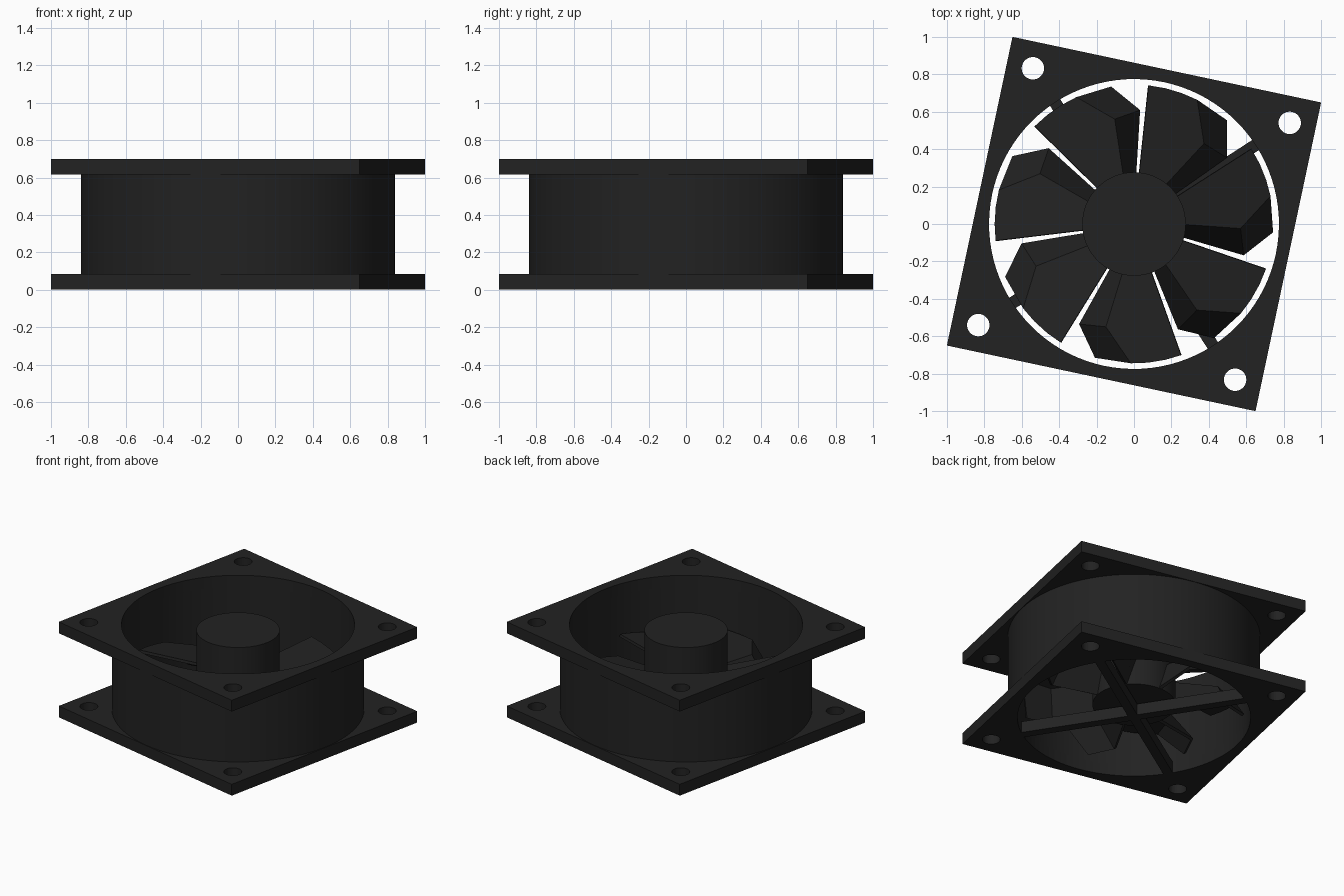
import bpy, bmesh
from math import radians, cos, sin, pi
from mathutils import Matrix

cube = bpy.data.objects.get("Cube")
if cube:
    bpy.data.objects.remove(cube, do_unlink=True)

black = bpy.data.materials.new("matte_black")
black.use_nodes = True
colour = (0.016, 0.016, 0.016, 1)
black.diffuse_color = colour
black.node_tree.nodes["Principled BSDF"].inputs["Base Color"].default_value = colour

TURN = radians(-12)      # whole frame is twisted about z
HEIGHT, FLANGE = 0.70, 0.083
BORE, BARREL, HUB, TIP = 0.775, 0.84, 0.277, 0.745


def make(name, bm):
    bmesh.ops.recalc_face_normals(bm, faces=bm.faces)
    mesh = bpy.data.meshes.new(name)
    bm.to_mesh(mesh)
    bm.free()
    mesh.materials.append(black)
    obj = bpy.data.objects.new(name, mesh)
    bpy.context.collection.objects.link(obj)
    return obj


def smooth(obj):
    bpy.ops.object.select_all(action='DESELECT')
    obj.select_set(True)
    bpy.context.view_layer.objects.active = obj
    bpy.ops.object.shade_smooth_by_angle(angle=radians(30))


def polar(r, deg, z=0):
    a = radians(deg)
    return (r * cos(a), r * sin(a), z)


def box(bm, size, centre, turn=0):
    m = Matrix.Rotation(turn, 4, 'Z') @ Matrix.Translation(centre) @ Matrix.Diagonal((*size, 1))
    bmesh.ops.create_cube(bm, size=1, matrix=m)


def cylinder(bm, r, z0, z1, x=0, y=0, n=64):
    bmesh.ops.create_cone(bm, cap_ends=True, segments=n, radius1=r, radius2=r, depth=z1 - z0,
                          matrix=Matrix.Translation((x, y, (z0 + z1) / 2)))


# Square flanges, with the bore and four screw holes cut through
bm = bmesh.new()
cylinder(bm, BORE, -0.2, 0.9, n=96)
for sx in (-1, 1):
    for sy in (-1, 1):
        cylinder(bm, 0.06, -0.2, 0.9, 0.702 * sx, 0.702 * sy, 32)
cutter = make("flange_cutter", bm)
cutter.rotation_euler.z = TURN
cutter.hide_render = True
cutter.hide_viewport = True

for name, z in (("bottom_flange", FLANGE / 2), ("top_flange", HEIGHT - FLANGE / 2)):
    bm = bmesh.new()
    box(bm, (1.687, 1.687, FLANGE), (0, 0, z))
    flange = make(name, bm)
    flange.rotation_euler.z = TURN
    cut = flange.modifiers.new("holes", 'BOOLEAN')
    cut.operation, cut.solver, cut.object = 'DIFFERENCE', 'EXACT', cutter
    smooth(flange)

# Round duct between the flanges
bm = bmesh.new()
section = [(BORE, FLANGE), (BARREL, FLANGE), (BARREL, HEIGHT - FLANGE), (BORE, HEIGHT - FLANGE)]
loop = [bm.verts.new((r, 0, z)) for r, z in section]
edges = [bm.edges.new((loop[i], loop[(i + 1) % 4])) for i in range(4)]
bmesh.ops.spin(bm, geom=loop + edges, cent=(0, 0, 0), axis=(0, 0, 1), angle=2 * pi, steps=96)
bmesh.ops.remove_doubles(bm, verts=bm.verts, dist=0.0005)
duct = make("duct", bm)
duct.rotation_euler.z = TURN
smooth(duct)

# Crossed support struts under the rotor
for name, deg in (("strut_a", 45), ("strut_b", 135)):
    bm = bmesh.new()
    box(bm, (2 * BORE + 0.02, 0.065, FLANGE), (0, 0, FLANGE / 2), radians(deg) + TURN)
    make(name, bm)

# Rotor hub
bm = bmesh.new()
cylinder(bm, HUB, 0.10, 0.66)
smooth(make("hub", bm))

# Seven bent blades: a near-level upper panel and a steep lower panel
bm = bmesh.new()
HIGH, FOLD, LOW = 0.35, 0.31, 0.11
for i in range(7):
    start = 84 + i * 360 / 7
    upper = [(HUB - 0.01, 0, HIGH), (TIP, 0, HIGH), (TIP, -7, 0.337), (TIP, -14, 0.323),
             (TIP, -21, FOLD), (0.57, -35, FOLD), (HUB - 0.01, -33, FOLD)]
    lower = [(TIP, -36, LOW), (0.61, -48.5, LOW), (HUB - 0.01, -48, LOW)]
    top = [bm.verts.new(polar(r, start + a, z)) for r, a, z in upper]
    low = [bm.verts.new(polar(r, start + a, z)) for r, a, z in lower]
    bm.faces.new(top)
    bm.faces.new((top[4], low[0], low[1], top[5]))
    bm.faces.new((top[5], low[1], low[2], top[6]))
blades = make("blades", bm)
thick = blades.modifiers.new("thickness", 'SOLIDIFY')
thick.thickness, thick.offset = 0.02, -1
